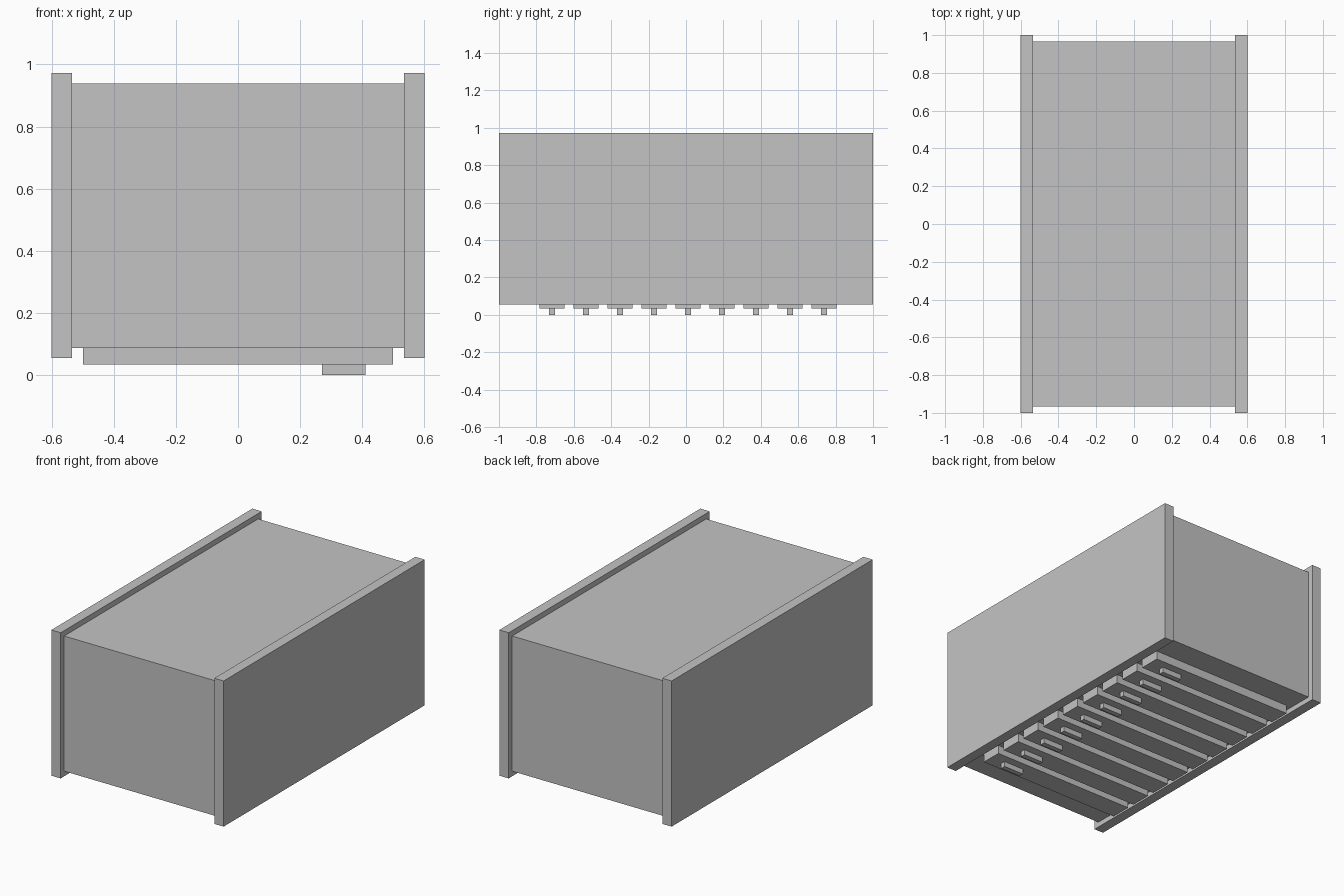
import bpy
import bmesh
from mathutils import Vector

old = bpy.data.objects.get("Cube")
if old:
    bpy.data.objects.remove(old, do_unlink=True)

# One plain grey for the whole crate
grey = bpy.data.materials.new("plain_grey")
grey.use_nodes = True
colour = (0.55, 0.55, 0.55, 1)
grey.diffuse_color = colour
grey.node_tree.nodes["Principled BSDF"].inputs["Base Color"].default_value = colour


def box(name, low, high):
    """Add a flat-shaded box spanning two opposite corners."""
    low, high = Vector(low), Vector(high)
    mesh = bpy.data.meshes.new(name)
    bm = bmesh.new()
    bmesh.ops.create_cube(bm, size=1)
    bmesh.ops.scale(bm, vec=high - low, verts=bm.verts)
    bm.to_mesh(mesh)
    bm.free()
    mesh.materials.append(grey)
    obj = bpy.data.objects.new(name, mesh)
    obj.location = (low + high) / 2
    bpy.context.collection.objects.link(obj)
    return obj


PANEL_INNER, PANEL_OUTER = 0.535, 0.6
BODY_BOTTOM, SLAT_BOTTOM = 0.087, 0.033

# Main body
box("body", (-PANEL_INNER, -0.965, BODY_BOTTOM), (PANEL_INNER, 0.965, 0.938))

# Side panels standing proud of the body
box("left_panel", (PANEL_INNER, -1, 0.055), (PANEL_OUTER, 1, 0.972))
box("right_panel", (-PANEL_OUTER, -1, 0.055), (-PANEL_INNER, 1, 0.972))

# Row of slats underneath, each with a small tab near its left end
for i in range(9):
    y = -0.716 + i * 0.1818
    box(f"slat_{i + 1}", (-0.5, y - 0.067, SLAT_BOTTOM), (0.5, y + 0.067, BODY_BOTTOM))
    box(f"tab_{i + 1}", (0.27, y - 0.016, 0), (0.41, y + 0.016, SLAT_BOTTOM))
